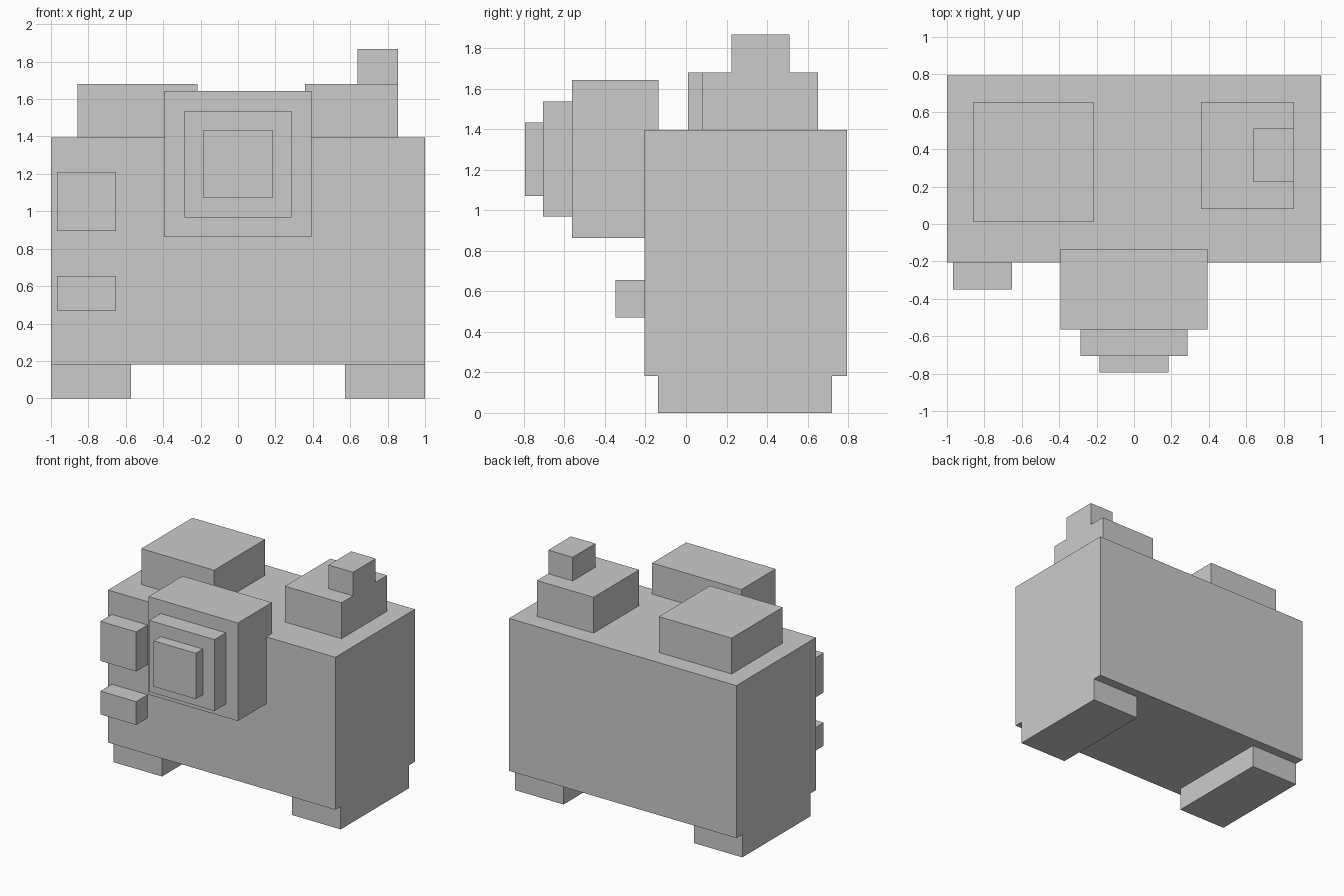
import bpy

if "Cube" in bpy.data.objects:
    bpy.data.objects.remove(bpy.data.objects["Cube"])


def box(name, x, y, z):
    """Closed box spanning the given (min, max) ranges."""
    spans = (x, y, z)
    bpy.ops.mesh.primitive_cube_add(size=1, location=[(a + b) / 2 for a, b in spans])
    ob = bpy.context.object
    ob.name = name
    ob.scale = [b - a for a, b in spans]
    bpy.ops.object.transform_apply(location=False, rotation=False, scale=True)
    return ob


FRONT = -0.205   # front face of the body
TOP = 1.395      # top face of the body

# Main body
box("body", (-1, 1), (FRONT, 0.795), (0.182, TOP))

# Two feet running front to back
for side, x in (("left", (-1, -0.573)), ("right", (0.573, 1))):
    box(f"{side}_foot", x, (-0.137, 0.72), (0, 0.182))

# Stepped lens on the front, its rear part sunk into the body
for name, half_width, y in (
    ("lens_base", 0.393, (-0.563, -0.135)),
    ("lens_ring", 0.287, (-0.706, -0.563)),
    ("lens_tip", 0.185, (-0.795, -0.706)),
):
    box(name, (-half_width, half_width), y, (1.252 - half_width + 0.003, 1.252 + half_width - 0.003))

# Front blocks beside the lens
for name, z in (("upper_front_block", (0.895, 1.21)), ("lower_front_block", (0.47, 0.655))):
    box(name, (-0.967, -0.652), (-0.349, FRONT), z)

# Top housings and the small knob
box("large_top_block", (-0.858, -0.217), (0.01, 0.652), (TOP, 1.68))
box("small_top_block", (0.357, 0.855), (0.08, 0.652), (TOP, 1.68))
box("top_knob", (0.64, 0.855), (0.225, 0.51), (1.68, 1.868))
